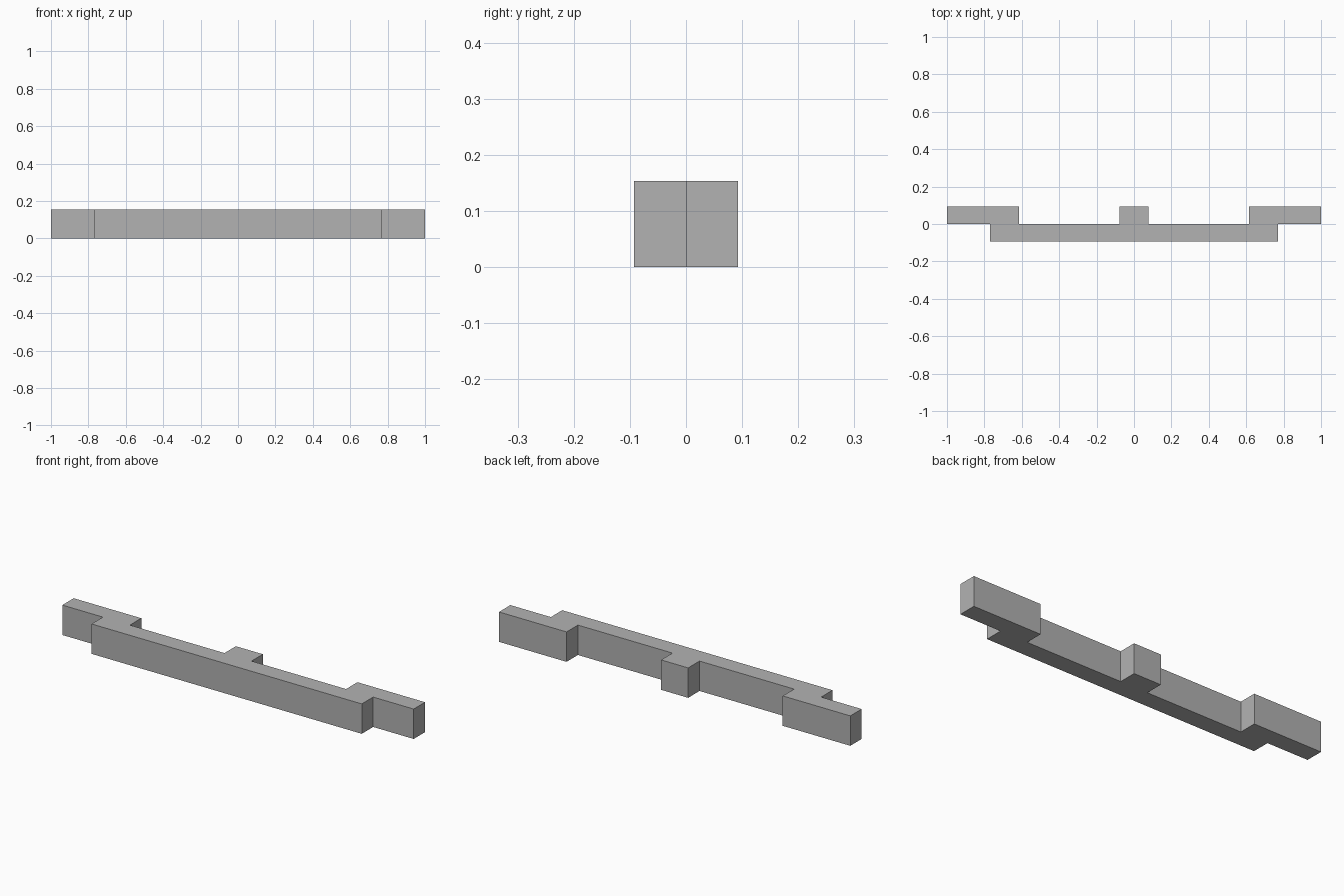
import bpy
import bmesh

cube = bpy.data.objects.get("Cube")
if cube:
    bpy.data.objects.remove(cube, do_unlink=True)

# Plain grey finish
grey = bpy.data.materials.new("plain_grey")
grey.use_nodes = True
color = (0.448, 0.448, 0.448, 1)
grey.diffuse_color = color
grey.node_tree.nodes["Principled BSDF"].inputs["Base Color"].default_value = color

# The rail is laid out on a module of one thirteenth of its half length
unit = 1 / 13
height = 2 * unit
depth = 1.2 * unit

# Half of the plan outline, from the front round to the back
half = [
    (10 * unit, -depth), (10 * unit, 0),          # front beam end
    (1, 0), (1, depth), (8 * unit, depth), (8 * unit, 0),  # end block
    (unit, 0), (unit, depth),                     # middle block
]
outline = half + [(-x, y) for x, y in reversed(half)]

# Extrude the outline into one solid rail
bm = bmesh.new()
base = bm.faces.new([bm.verts.new((x, y, 0)) for x, y in outline])
top = bmesh.ops.extrude_face_region(bm, geom=[base], use_keep_orig=True)["geom"]
bmesh.ops.translate(bm, vec=(0, 0, height),
                    verts=[v for v in top if isinstance(v, bmesh.types.BMVert)])
bmesh.ops.recalc_face_normals(bm, faces=bm.faces)

mesh = bpy.data.meshes.new("stepped_rail")
bm.to_mesh(mesh)
bm.free()
mesh.materials.append(grey)
rail = bpy.data.objects.new("stepped_rail", mesh)
bpy.context.collection.objects.link(rail)
